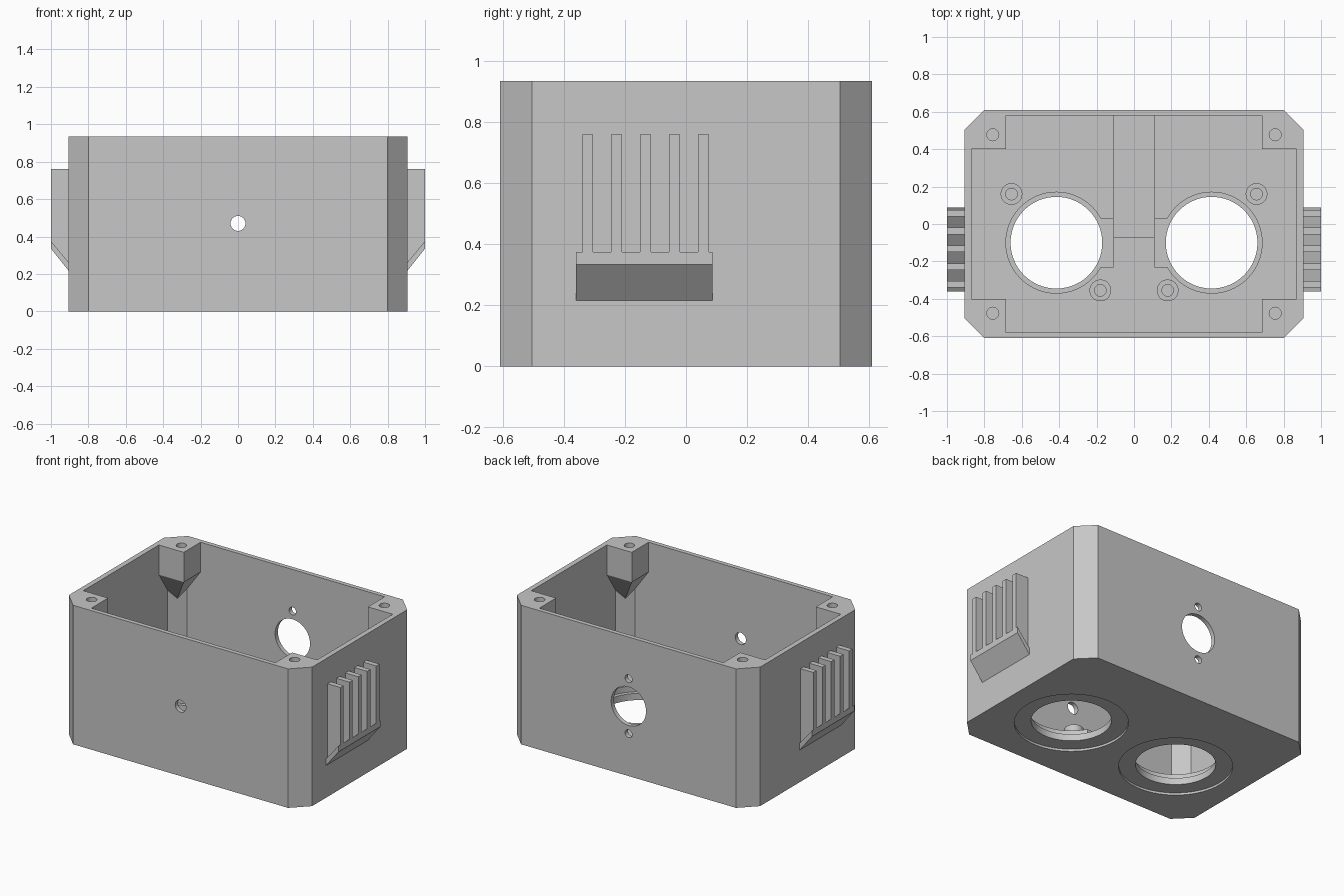
import bpy, bmesh, math
from mathutils import Vector

if "Cube" in bpy.data.objects:
    bpy.data.objects.remove(bpy.data.objects["Cube"], do_unlink=True)

grey = bpy.data.materials.new("plain grey")
grey.use_nodes = True
grey.diffuse_color = (0.57, 0.57, 0.57, 1)
grey.node_tree.nodes["Principled BSDF"].inputs["Base Color"].default_value = grey.diffuse_color


def finish(name, bm):
    bmesh.ops.recalc_face_normals(bm, faces=bm.faces)
    mesh = bpy.data.meshes.new(name)
    bm.to_mesh(mesh)
    bm.free()
    mesh.materials.append(grey)
    obj = bpy.data.objects.new(name, mesh)
    bpy.context.collection.objects.link(obj)
    return obj


def prism(name, points, low, high, axis="z"):
    """Extrude a 2D outline along one axis."""
    def place(a, b, c):
        return (a, b, c) if axis == "z" else (a, c, b)
    bm = bmesh.new()
    face = bm.faces.new([bm.verts.new(place(a, b, low)) for a, b in points])
    moved = bmesh.ops.extrude_face_region(bm, geom=[face])["geom"]
    verts = [g for g in moved if isinstance(g, bmesh.types.BMVert)]
    bmesh.ops.translate(bm, verts=verts, vec=place(0, 0, high - low))
    return finish(name, bm)


def disc(name, a, b, radius, low, high, axis="z", sides=64):
    ring = [(a + radius * math.cos(math.tau * i / sides),
             b + radius * math.sin(math.tau * i / sides)) for i in range(sides)]
    return prism(name, ring, low, high, axis)


def box(name, x0, x1, y0, y1, low, high):
    return prism(name, [(x0, y0), (x1, y0), (x1, y1), (x0, y1)], low, high)


def octagon(x, y, c):
    quarter = [(x, y - c), (x - c, y)]
    return (quarter + [(-a, b) for a, b in reversed(quarter)]
            + [(-a, -b) for a, b in quarter] + [(a, -b) for a, b in reversed(quarter)])


def cut(target, cutter):
    """Subtract the cutter, bake the result and discard the cutter."""
    mod = target.modifiers.new("cut", "BOOLEAN")
    mod.operation, mod.solver, mod.object = "DIFFERENCE", "EXACT", cutter
    bpy.context.view_layer.update()
    graph = bpy.context.evaluated_depsgraph_get()
    mesh = bpy.data.meshes.new_from_object(target.evaluated_get(graph))
    target.modifiers.clear()
    target.data = mesh
    bpy.data.objects.remove(cutter, do_unlink=True)


HEIGHT, FLOOR, LEDGE = 0.935, 0.1, 0.06
INX, INY, INC = 0.87, 0.58, 0.085

# Chamfered housing with an open top
body = prism("housing", octagon(0.905, 0.61, 0.105), 0, HEIGHT)
cut(body, prism("cavity", octagon(INX, INY, INC), FLOOR, 1.2))

# Floor openings: outer flange recess, inner ledge, side pocket, through hole
for s in (-1, 1):
    x = s * 0.415
    cut(body, disc("flange_recess", x, -0.1, 0.348, -0.1, 0.015))
    cut(body, disc("ledge", x, -0.1, 0.27, LEDGE, 0.3))
    cut(body, box("pocket", *sorted((s * 0.11, s * 0.3)), -0.23, 0.03, LEDGE, 0.31))
    cut(body, disc("opening", x, -0.1, 0.245, -0.2, 0.4))

# Cable channel in the floor, leading to the back wall
cut(body, box("channel", -0.11, 0.11, -0.07, INY, 0.04, 0.2))

# Front hole, back connector hole and its two screw holes
cut(body, disc("front_hole", 0, 0.47, 0.04, -0.8, -0.4, "y", 32))
for z, r in ((0.47, 0.13), (0.655, 0.026), (0.285, 0.026)):
    cut(body, disc("back_hole", 0, z, r, 0.4, 0.8, "y", 48))

# Corner screw posts, tapering down into the corners
for sx in (-1, 1):
    for sy in (-1, 1):
        outline = [(0.685, INY), (0.685, 0.402), (INX, 0.402),
                   (INX, INY - INC), (INX - INC, INY)]
        points = [(x, y, z) for z in (HEIGHT, 0.735) for x, y in outline]
        points += [(INX - INC, INY, 0.595), (INX, INY - INC, 0.595),
                   (INX - INC / 2, INY - INC / 2, 0.535)]
        bm = bmesh.new()
        for x, y, z in points:
            bm.verts.new(Vector((sx * x, sy * y, z)))
        bmesh.ops.convex_hull(bm, input=bm.verts)
        bmesh.ops.dissolve_limit(bm, angle_limit=0.01, verts=bm.verts, edges=bm.edges)
        post = finish("corner_post", bm)
        cut(post, disc("screw_hole", sx * 0.755, sy * 0.477, 0.032, 0.75, 1.2, sides=32))

# Screw bosses on the floor, in diagonal pairs around the openings
for s in (-1, 1):
    for x, y in ((0.655, 0.16), (0.18, -0.355)):
        boss = disc("screw_boss", s * x, y, 0.058, FLOOR - 0.01, 0.155, sides=40)
        cut(boss, disc("boss_hole", s * x, y, 0.031, FLOOR, 0.3, sides=32))

# Side vents: five upright fins above a sloping sill
for s in (-1, 1):
    sill = [(0.904, 0.215), (1.0, 0.335), (1.0, 0.375), (0.904, 0.26)]
    prism("vent_sill", [(s * x, z) for x, z in sill], -0.36, 0.087, "y")
    fin = [(0.904, 0.26), (1.0, 0.375), (1.0, 0.76), (0.904, 0.76)]
    for i in range(5):
        y = -0.34 + i * 0.095
        prism("vent_fin", [(s * x, z) for x, z in fin], y, y + 0.035, "y")

# Keep flat faces flat and round the bores
for obj in bpy.context.scene.objects:
    obj.select_set(obj.type == "MESH")
bpy.context.view_layer.objects.active = body
bpy.ops.object.shade_smooth_by_angle(angle=math.radians(20))
